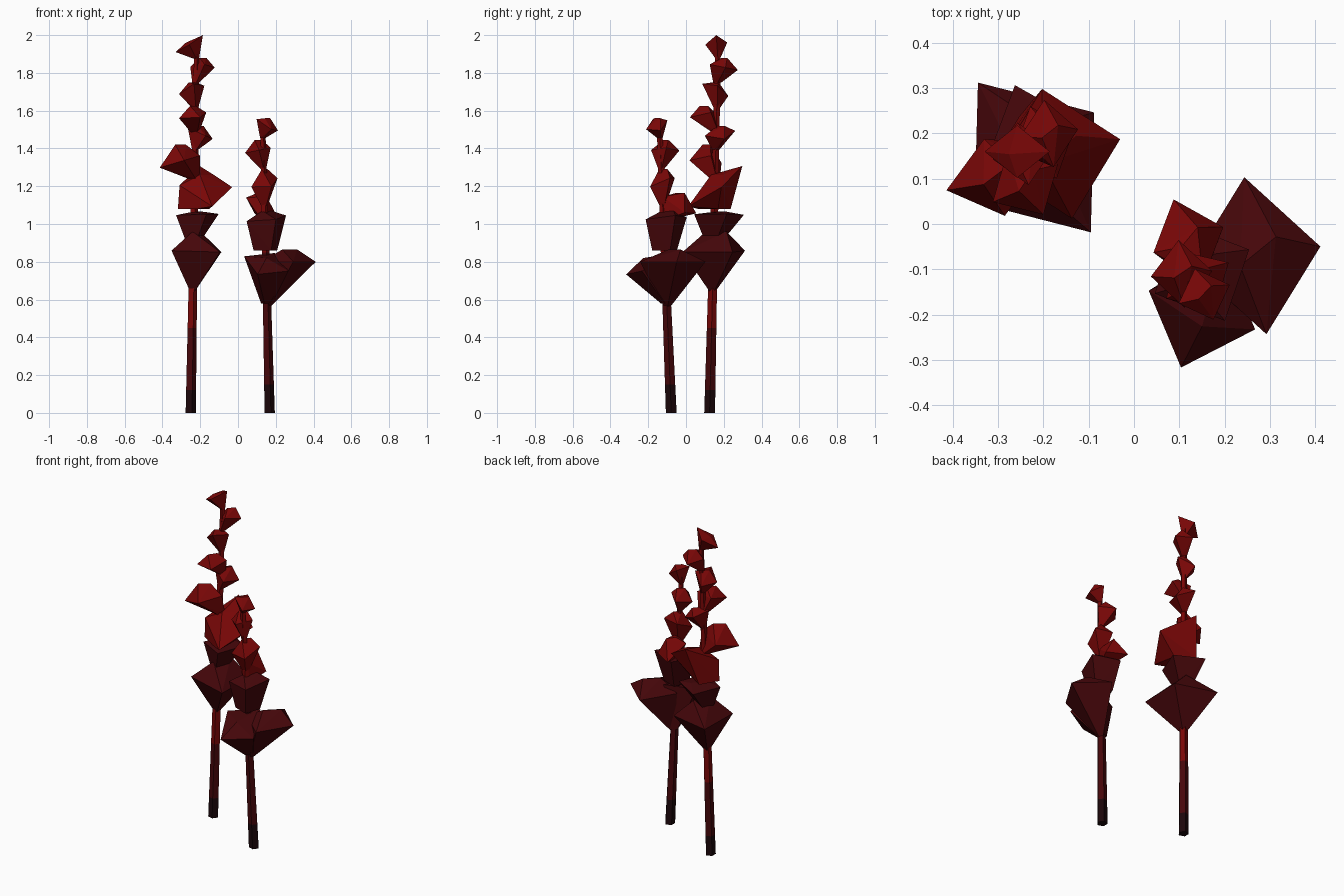
import bpy
import bmesh
from math import radians, cos, sin, tau
from mathutils import Vector, Matrix

cube = bpy.data.objects.get("Cube")
if cube:
    bpy.data.objects.remove(cube, do_unlink=True)


def make_material(name, colour):
    mat = bpy.data.materials.new(name)
    mat.use_nodes = True
    mat.diffuse_color = (*colour, 1)
    mat.node_tree.nodes["Principled BSDF"].inputs["Base Color"].default_value = (*colour, 1)
    return mat


BLACK = make_material("near black root", (0.011, 0.002, 0.003))
DARK = make_material("dark wine red", (0.06, 0.002, 0.003))
BRIGHT = make_material("bright crimson", (0.19, 0.002, 0.002))


def finish(bm, name, materials):
    bmesh.ops.recalc_face_normals(bm, faces=bm.faces)
    mesh = bpy.data.meshes.new(name)
    bm.to_mesh(mesh)
    bm.free()
    for mat in materials:
        mesh.materials.append(mat)
    obj = bpy.data.objects.new(name, mesh)
    bpy.context.collection.objects.link(obj)
    return obj


def stem_point(stem, z):
    """Point on the straight leaning stem axis at height z."""
    foot, tip = stem
    return foot.lerp(tip, z / tip.z)


def make_stem(name, stem, bands):
    """Tapering five-sided stalk, coloured in bands by height."""
    bm = bmesh.new()
    top = stem[1].z
    previous = None
    for z in [0, *bands, top]:
        radius = 0.03 - 0.015 * z / top
        centre = stem_point(stem, z)
        ring = [bm.verts.new(centre + radius * Vector((cos(k * tau / 5), sin(k * tau / 5), 0)))
                for k in range(5)]
        if previous:
            for k in range(5):
                n = (k + 1) % 5
                bm.faces.new((previous[k], previous[n], ring[n], ring[k]))
        else:
            bm.faces.new(ring)
        previous = ring
    bm.faces.new(previous)
    for face in bm.faces:
        face.material_index = sum(face.calc_center_median().z > z for z in bands)
    return finish(bm, name, [BLACK, DARK, BRIGHT])


def make_bud(name, stem, mat, centre, radii, spin, slope, drop, rise, blunt):
    """Faceted bud: a tilted four-cornered rim, a narrow foot on the stem and a ridged cap."""
    centre = Vector(centre)
    foot = stem_point(stem, centre.z - drop)
    turn = Matrix.Rotation(radians(spin), 3, 'Z')
    bm = bmesh.new()
    for k in range(4):
        corner = turn @ Vector((radii[0] * cos(k * tau / 4), radii[1] * sin(k * tau / 4), 0))
        lift = Vector((0, 0, corner.x * slope[0] + corner.y * slope[1]))
        bm.verts.new(centre + corner + lift)
        bm.verts.new(foot + corner * blunt)
    # two uneven ridge ends form the cap
    for along, across in ((-0.25, -0.1), (0.35, 0.2)):
        ridge = turn @ Vector((radii[0] * along, radii[1] * across, 0))
        bm.verts.new(centre + ridge + Vector((0, 0, rise)))
    hull = bmesh.ops.convex_hull(bm, input=bm.verts)
    loose = {v for v in hull["geom_interior"] if isinstance(v, bmesh.types.BMVert)}
    bmesh.ops.delete(bm, geom=list(loose), context='VERTS')
    return finish(bm, name, [mat])


# Stalks
tall = (Vector((-0.253, 0.125, 0)), Vector((-0.22, 0.17, 1.92)))
short = (Vector((0.165, -0.078, 0)), Vector((0.13, -0.14, 1.5)))
make_stem("tall_stem", tall, [0.12, 0.45])
make_stem("short_stem", short, [0.15, 0.85])

# Buds: colour, rim centre, rim radii, spin, rim slope, drop to foot, cap rise, foot width
tall_buds = [
    (DARK, (-.22, .147, .855), (.165, .207), 37, (-.03, 0), .22, .105, .06),
    (DARK, (-.215, .175, 1.05), (.12, .14), 20, (.03, 0), .14, .015, .35),
    (BRIGHT, (-.17, .155, 1.2), (.143, .147), 13, (-.2, .7), .12, .06, .6),
    (BRIGHT, (-.308, .103, 1.33), (.11, .088), 15, (.3, 0), .09, .09, .3),
    (BRIGHT, (-.2, .18, 1.48), (.07, .085), 20, (-.45, 0), .09, .04, .2),
    (BRIGHT, (-.24, .09, 1.575), (.083, .08), 30, (.1, .2), .09, .05, .3),
    (BRIGHT, (-.245, .155, 1.71), (.068, .07), 10, (.4, -.4), .1, .04, .2),
    (BRIGHT, (-.188, .2, 1.83), (.065, .075), 8, (0, -.2), .08, .05, .3),
    (BRIGHT, (-.258, .16, 1.955), (.072, .058), 0, (.62, .1), .08, .005, .2),
]
short_buds = [
    (DARK, (.268, -.07, .8), (.145, .175), 8, (0, 0), .25, .065, .05),
    (DARK, (.15, -.19, .79), (.135, .125), 70, (-.15, .5), .21, .03, .25),
    (DARK, (.15, -.105, 1.03), (.115, .12), 25, (.1, .1), .17, .04, .6),
    (BRIGHT, (.12, -.035, 1.1), (.082, .095), 20, (-.3, -.6), .08, .065, .2),
    (BRIGHT, (.14, -.125, 1.22), (.08, .075), 30, (.1, .4), .13, .07, .2),
    (BRIGHT, (.105, -.11, 1.39), (.068, .075), 5, (.2, 0), .1, .055, .2),
    (BRIGHT, (.155, -.155, 1.525), (.06, .06), 20, (-.6, .2), .07, .035, .25),
]
for label, stem, buds in (("tall", tall, tall_buds), ("short", short, short_buds)):
    for number, bud in enumerate(buds, 1):
        make_bud(f"{label}_bud_{number}", stem, *bud)
